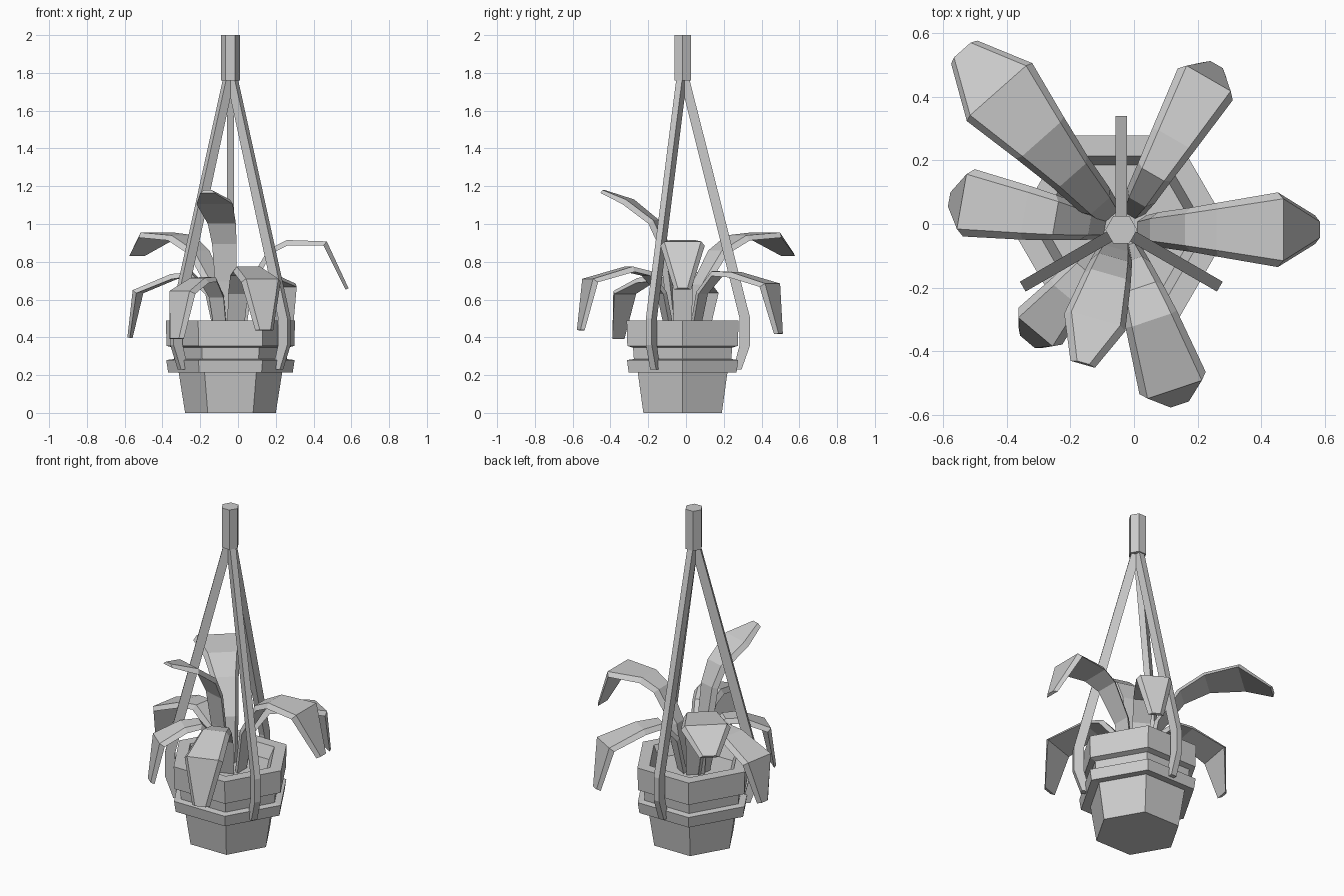
import bpy, math
from mathutils import Vector

if "Cube" in bpy.data.objects:
    bpy.data.objects.remove(bpy.data.objects["Cube"])

CX, CY = -0.04, -0.018      # shared vertical axis of pot, straps and leaves


def add_mesh(name, verts, faces):
    me = bpy.data.meshes.new(name)
    me.from_pydata(verts, [], faces)
    me.update()
    ob = bpy.data.objects.new(name, me)
    bpy.context.collection.objects.link(ob)
    ob.location = (CX, CY, 0)
    return ob


def lathe(name, profile, n=6):
    """Hexagonal solid from (radius, z) rings, capped at both ends."""
    verts = [(r * math.cos(2 * math.pi * i / n), r * math.sin(2 * math.pi * i / n), z)
             for r, z in profile for i in range(n)]
    faces = [(k * n + i, k * n + (i + 1) % n, (k + 1) * n + (i + 1) % n, (k + 1) * n + i)
             for k in range(len(profile) - 1) for i in range(n)]
    faces.append(tuple(reversed(range(n))))
    faces.append(tuple(range((len(profile) - 1) * n, len(profile) * n)))
    return add_mesh(name, verts, faces)


def strip(name, rings, angle):
    """Skin four-point rings into a closed bar and turn it about the axis."""
    verts = [v for ring in rings for v in ring]
    m = len(rings)
    faces = [(4 * k + j, 4 * k + (j + 1) % 4, 4 * k + 4 + (j + 1) % 4, 4 * k + 4 + j)
             for k in range(m - 1) for j in range(4)]
    faces += [(3, 2, 1, 0), tuple(range(4 * m - 4, 4 * m))]
    ob = add_mesh(name, verts, faces)
    ob.rotation_euler.z = math.radians(angle)
    return ob


def leaf(name, angle, path, thick=0.028, inset=0.02):
    """Bent leaf blade; path holds (radius, height, width) of its upper face."""
    pts = [Vector((r, 0, z)) for r, z, w in path]
    rings = []
    for i, (r, z, w) in enumerate(path):
        t = (pts[min(i + 1, len(pts) - 1)] - pts[max(i - 1, 0)]).normalized()
        down = Vector((t.z, 0, -t.x)) * thick * (0.6 if i == len(path) - 1 else 1)
        low = pts[i] + down
        a, b = w / 2 - inset, w / 2
        rings.append([(r, -a, z), (r, a, z), (low.x, b, low.z), (low.x, -b, low.z)])
    return strip(name, rings, angle)


# Pot with flange, neck and rim, and sunken soil
lathe("pot", [(0.24, 0), (0.275, 0.22), (0.33, 0.215), (0.34, 0.28), (0.298, 0.285),
              (0.303, 0.345), (0.338, 0.355), (0.342, 0.49), (0.268, 0.49), (0.235, 0.42)])

# Hanging knob
lathe("hanger_knob", [(0.05, 1.76), (0.05, 2.0)])

# Three straps wrapped over the rim
outer = [(0.312, 0.23), (0.358, 0.36), (0.358, 0.5), (0.035, 1.77)]
inner = [(0.268, 0.23), (0.302, 0.36), (0.302, 0.5), (-0.015, 1.77)]
for k, ang in enumerate((90, 210, 330)):
    rings = [[(o[0], -0.018, o[1]), (o[0], 0.018, o[1]), (i[0], 0.018, i[1]), (i[0], -0.018, i[1])]
             for o, i in zip(outer, inner)]
    strip(f"strap_{k + 1}", rings, ang)

# Leaves: azimuth and bent path
leaf("leaf_right", 0, [(0.05, 0.41, 0.09), (0.09, 0.68, 0.11), (0.2, 0.865, 0.14),
                       (0.3, 0.915, 0.17), (0.51, 0.908, 0.235), (0.625, 0.66, 0.09)])
leaf("leaf_back_right", 60, [(0.05, 0.41, 0.08), (0.1, 0.64, 0.1), (0.2, 0.75, 0.12),
                             (0.33, 0.745, 0.15), (0.55, 0.685, 0.2), (0.6, 0.42, 0.085)])
leaf("leaf_back_left", 131.5, [(0.05, 0.41, 0.1), (0.1, 0.68, 0.12), (0.23, 0.86, 0.15),
                               (0.38, 0.94, 0.2), (0.585, 0.955, 0.275), (0.755, 0.845, 0.11)])
leaf("leaf_left", 170, [(0.05, 0.41, 0.09), (0.1, 0.64, 0.11), (0.21, 0.745, 0.145),
                        (0.31, 0.735, 0.17), (0.51, 0.65, 0.215), (0.55, 0.4, 0.085)])
leaf("leaf_front_left", 230, [(0.05, 0.41, 0.08), (0.09, 0.62, 0.1), (0.17, 0.72, 0.12),
                              (0.27, 0.715, 0.14), (0.42, 0.645, 0.18), (0.46, 0.395, 0.1)])
leaf("leaf_front_tall", 254, [(0.03, 0.41, 0.1), (0.06, 0.7, 0.12), (0.09, 0.9, 0.135),
                              (0.145, 1.02, 0.155), (0.29, 1.13, 0.2), (0.435, 1.18, 0.08)])
leaf("leaf_front_right", 288.5, [(0.05, 0.41, 0.09), (0.1, 0.64, 0.11), (0.19, 0.75, 0.14),
                                 (0.3, 0.775, 0.17), (0.53, 0.71, 0.22), (0.58, 0.44, 0.1)])
